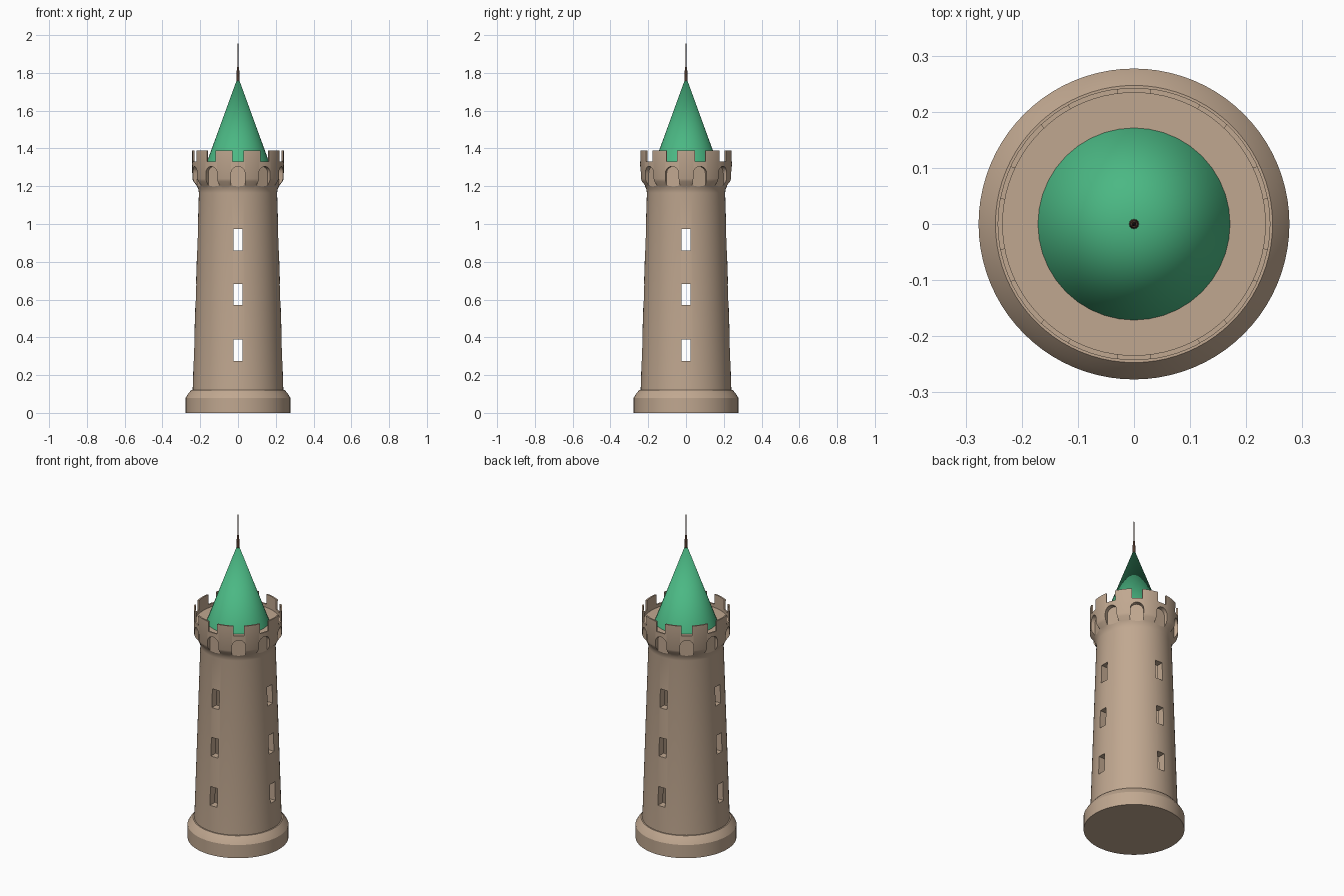
import bpy, bmesh, math
from mathutils import Matrix

if "Cube" in bpy.data.objects:
    bpy.data.objects.remove(bpy.data.objects["Cube"])


def material(name, rgb):
    m = bpy.data.materials.new(name)
    m.use_nodes = True
    m.diffuse_color = (*rgb, 1)
    m.node_tree.nodes["Principled BSDF"].inputs["Base Color"].default_value = (*rgb, 1)
    return m


stone = material("sandstone", (0.53, 0.39, 0.28))
green = material("green roof", (0.07, 0.48, 0.23))
brown = material("dark brown", (0.08, 0.04, 0.025))


def make_object(name, bm, mat=None):
    bmesh.ops.recalc_face_normals(bm, faces=bm.faces)
    mesh = bpy.data.meshes.new(name)
    bm.to_mesh(mesh)
    bm.free()
    obj = bpy.data.objects.new(name, mesh)
    bpy.context.collection.objects.link(obj)
    if mat:
        mesh.materials.append(mat)
    return obj


def lathe(name, profile, sides, mat=None):
    """Closed solid of revolution from (radius, height) points."""
    bm = bmesh.new()
    rings = []
    for r, z in profile:
        if r == 0:
            rings.append([bm.verts.new((0, 0, z))] * sides)
        else:
            rings.append([bm.verts.new((r * math.cos(a), r * math.sin(a), z))
                          for a in (math.tau * i / sides for i in range(sides))])
    for low, high in zip(rings, rings[1:]):
        for i in range(sides):
            j = (i + 1) % sides
            quad = dict.fromkeys((low[i], low[j], high[j], high[i]))
            bm.faces.new(list(quad))
    return make_object(name, bm, mat)


def prism(bm, outline, near, far, angle):
    """Extrude an (x, z) outline along -y, then turn it about the z axis."""
    turn = Matrix.Rotation(angle, 4, "Z")
    a, b = ([bm.verts.new(turn @ Matrix.Translation((x, -d, z)).translation)
             for x, z in outline] for d in (near, far))
    bm.faces.new(a)
    bm.faces.new(b[::-1])
    for i in range(len(a)):
        j = (i + 1) % len(a)
        bm.faces.new((a[i], b[i], b[j], a[j]))


def rectangle(half, low, high):
    return [(-half, low), (half, low), (half, high), (-half, high)]


def cut(target, cutter):
    cutter.hide_render = True
    mod = target.modifiers.new("cut", "BOOLEAN")
    mod.object, mod.operation, mod.solver = cutter, "DIFFERENCE", "EXACT"
    bpy.context.view_layer.objects.active = target
    bpy.ops.object.modifier_apply(modifier=mod.name)
    bpy.data.objects.remove(cutter)


def smooth(obj):
    bpy.ops.object.select_all(action="DESELECT")
    obj.select_set(True)
    bpy.context.view_layer.objects.active = obj
    bpy.ops.object.shade_smooth_by_angle(angle=math.radians(25))


# Tower: plinth, tapered shaft, flared parapet and sunken roof deck
tower = lathe("tower", [
    (0, 0), (0.277, 0), (0.277, 0.08), (0.265, 0.1), (0.247, 0.122), (0.24, 0.122),
    (0.207, 1.165), (0.21, 1.185), (0.22, 1.205), (0.236, 1.225), (0.242, 1.24),
    (0.243, 1.39), (0.234, 1.39), (0.234, 1.31), (0, 1.31)], 80, stone)
cut(tower, lathe("chamber", [(0, 0.13), (0.19, 0.13), (0.165, 1.2), (0, 1.2)], 80))

# Window slits on four sides
for side in range(4):
    bm = bmesh.new()
    for z in (0.275, 0.57, 0.86):
        prism(bm, rectangle(0.024, z, z + 0.113), 0.1, 0.3, side * math.pi / 2)
    cut(tower, make_object("window_cutter", bm))

# Battlement gaps and blind arches
count = 10
gaps, arches = bmesh.new(), bmesh.new()
arch = [(-0.037, 1.15), (0.037, 1.15)] + [
    (0.037 * math.cos(math.pi * i / 10), 1.268 + 0.037 * math.sin(math.pi * i / 10))
    for i in range(11)]
for i in range(count):
    angle = math.tau * i / count
    prism(gaps, rectangle(0.029, 1.33, 1.45), 0.2, 0.3, angle)
    prism(arches, arch, 0.217, 0.3, angle)
cut(tower, make_object("gap_cutter", gaps))
cut(tower, make_object("arch_cutter", arches))
smooth(tower)

# Conical roof and its spike
smooth(lathe("roof", [(0, 1.305), (0.173, 1.305), (0, 1.78)], 40, green))
smooth(lathe("spike", [(0, 1.75), (0.009, 1.75), (0.006, 1.83), (0.004, 1.83),
                       (0.003, 1.9), (0, 2)], 12, brown))
